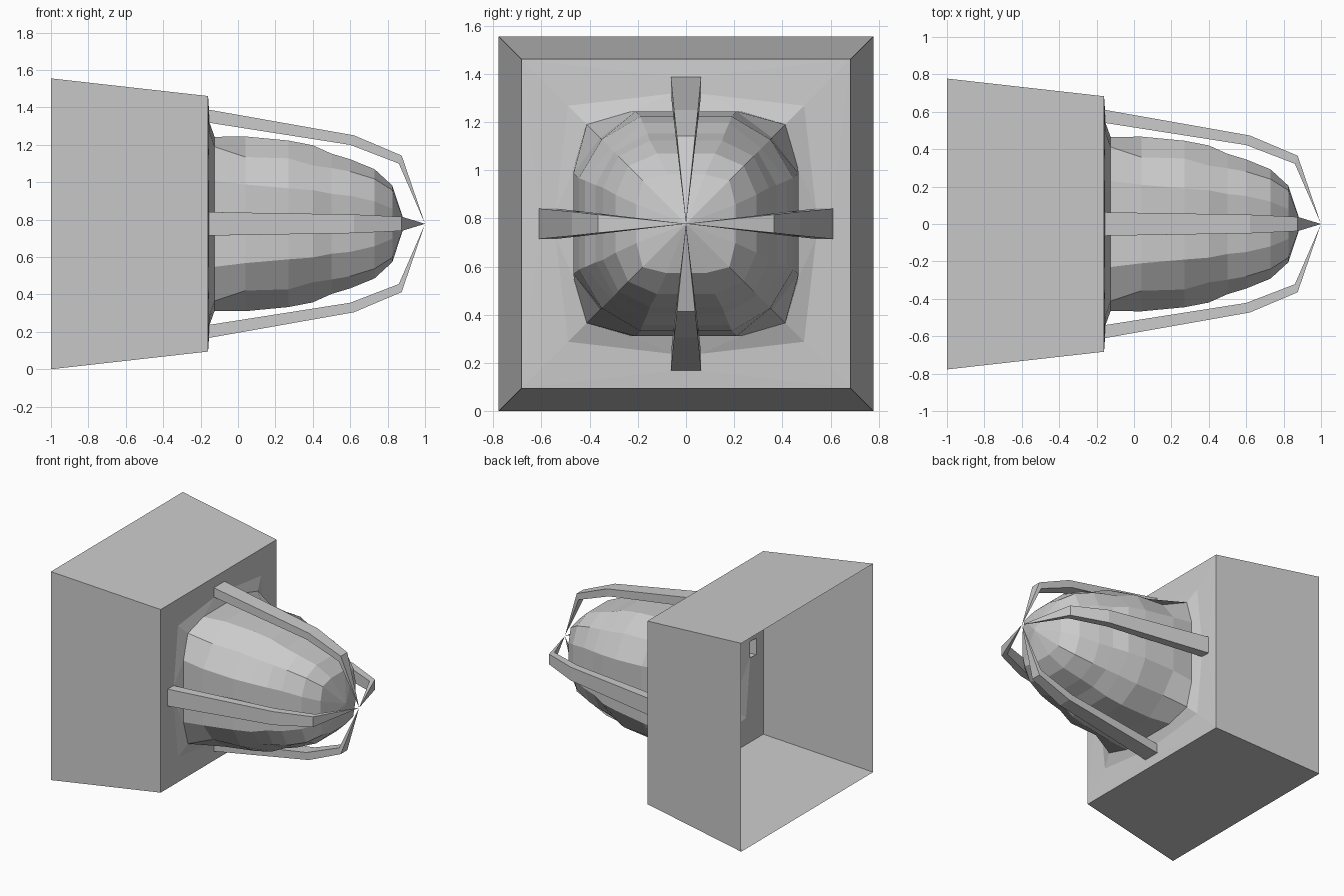
import bpy, bmesh
from mathutils import Vector, Matrix
from math import pi

if "Cube" in bpy.data.objects:
    bpy.data.objects.remove(bpy.data.objects["Cube"])

CZ = 0.7775  # height of the lamp axis


def make_object(name, bm):
    bmesh.ops.remove_doubles(bm, verts=bm.verts, dist=1e-4)
    bmesh.ops.recalc_face_normals(bm, faces=bm.faces)
    me = bpy.data.meshes.new(name)
    bm.to_mesh(me)
    bm.free()
    ob = bpy.data.objects.new(name, me)
    ob.location.z = CZ
    bpy.context.collection.objects.link(ob)
    return ob


def face(bm, pts):
    bm.faces.new([bm.verts.new(p) for p in pts])


def quarter_turns():
    return [Matrix.Rotation(k * pi / 2, 3, 'X') for k in range(4)]


BACK, RIM = 0.7775, 0.683
HOLE_OUT, HOLE_IN, HALF = 0.61, 0.54, 0.06
COLLAR_D = 0.49

# Housing: open-backed tapered box, front plate with arm openings
bm = bmesh.new()
for R in quarter_turns():
    def P(x, y, z):
        return R @ Vector((x, y, z))
    L, Rr = P(-.16, -RIM, RIM), P(-.16, RIM, RIM)
    OL, OR = P(-.155, -HALF, HOLE_OUT), P(-.155, HALF, HOLE_OUT)
    IL, IR = P(-.152, -HALF, HOLE_IN), P(-.152, HALF, HOLE_IN)
    DL, DR = P(-.152, -COLLAR_D, COLLAR_D), P(-.152, COLLAR_D, COLLAR_D)
    face(bm, [P(-1, -BACK, BACK), P(-1, BACK, BACK), Rr, L])
    face(bm, [L, Rr, OR, OL])
    face(bm, [L, OL, IL, DL])
    face(bm, [Rr, DR, IR, OR])
make_object("housing", bm)

# Glass dome: twelve-sided rings (x, axial offset, half flat width, diagonal offset)
RINGS = [(-.152, HOLE_IN, HALF, COLLAR_D), (-.125, .465, .23, .412),
         (.04, .467, .21, .357), (.27, .445, .19, .35), (.40, .42, .18, .312),
         (.50, .375, .16, .298), (.60, .345, .15, .28), (.73, .292, .12, .24),
         (.825, .205, .08, .18)]
bm = bmesh.new()
loops = []
for x, a, s, d in RINGS:
    loops.append([bm.verts.new(R @ Vector((x, y, z))) for R in quarter_turns()
                  for y, z in ((s, a), (-s, a), (-d, d))][::1])
# order every ring by angle round the axis
from math import atan2
for lp in loops:
    lp.sort(key=lambda v: atan2(v.co.z, v.co.y))
for A, B in zip(loops, loops[1:]):
    for i in range(12):
        j = (i + 1) % 12
        bm.faces.new((A[i], A[j], B[j], B[i]))
tip = bm.verts.new((.893, 0, 0))
for i in range(12):
    bm.faces.new((loops[-1][i], loops[-1][(i + 1) % 12], tip))
make_object("glass_dome", bm)

# Guard arms: hollow tapered bars meeting at one point
ARM = [(-.155, HOLE_OUT, -.152, HOLE_IN, HALF + .003), (.62, .473, .60, .422, .05),
       (.875, .365, .86, .322, .038)]
for name, R in zip(("top", "left", "bottom", "right"), quarter_turns()):
    bm = bmesh.new()
    secs = []
    for xo, zo, xi, zi, w in ARM:
        secs.append([bm.verts.new(R @ Vector(p)) for p in
                     ((xo, -w, zo), (xo, w, zo), (xi, w, zi), (xi, -w, zi))])
    for A, B in zip(secs, secs[1:]):
        for i in range(4):
            j = (i + 1) % 4
            bm.faces.new((A[i], A[j], B[j], B[i]))
    end = bm.verts.new((1, 0, 0))
    for i in range(4):
        bm.faces.new((secs[-1][i], secs[-1][(i + 1) % 4], end))
    make_object("guard_arm_" + name, bm)
